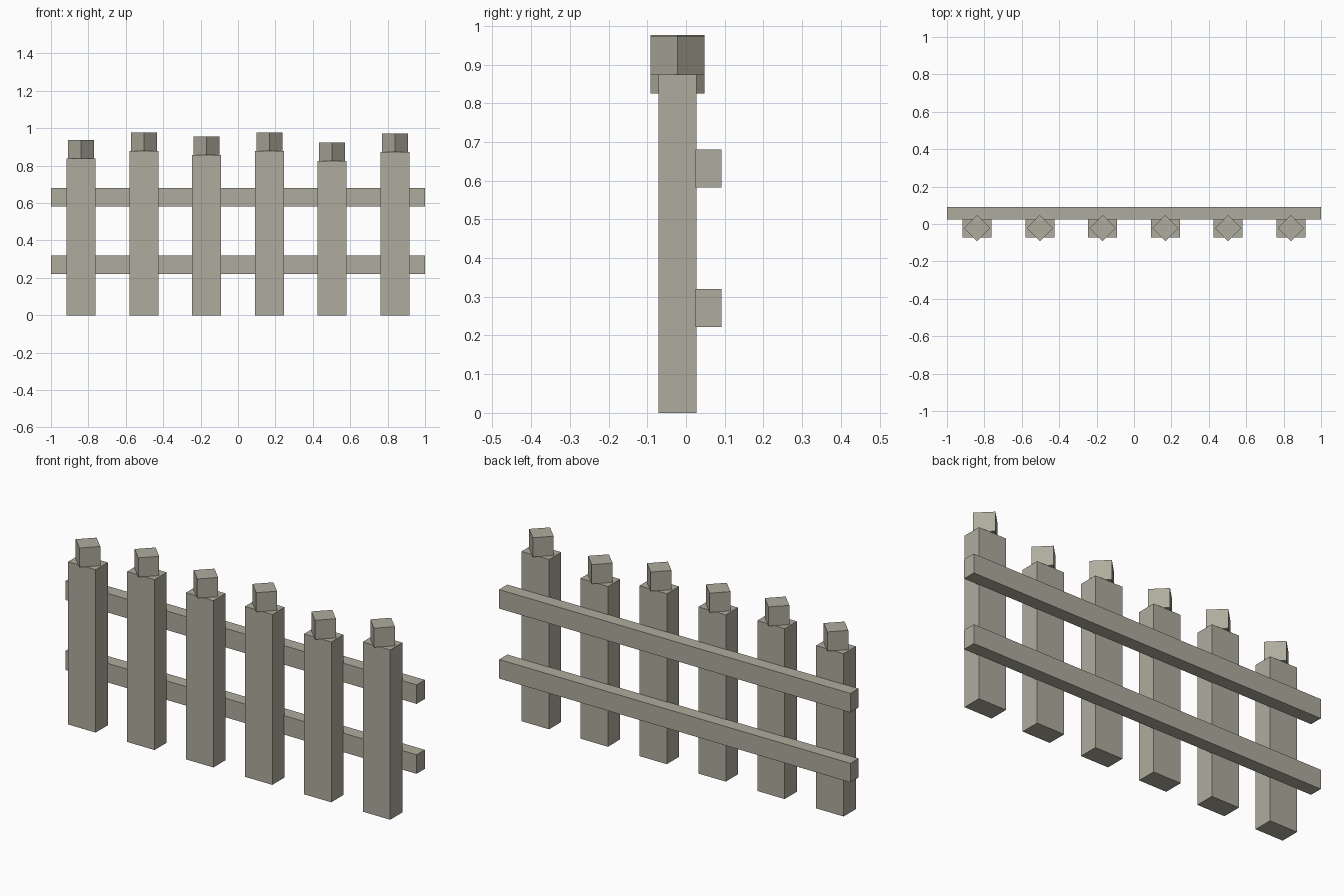
import bpy
import bmesh
from math import radians
from mathutils import Matrix

cube = bpy.data.objects.get("Cube")
if cube:
    bpy.data.objects.remove(cube, do_unlink=True)

# Weathered wood
wood = bpy.data.materials.new("weathered_wood")
wood.use_nodes = True
colour = (0.43, 0.41, 0.34, 1)
wood.diffuse_color = colour
wood.node_tree.nodes["Principled BSDF"].inputs["Base Color"].default_value = colour


def box(name, size, base, turn=0):
    """Box standing on the base point, turned about z."""
    mesh = bpy.data.meshes.new(name)
    bm = bmesh.new()
    bmesh.ops.create_cube(bm, size=1)
    bmesh.ops.translate(bm, vec=(0, 0, 0.5), verts=bm.verts)
    bmesh.ops.transform(bm, verts=bm.verts, matrix=Matrix.Rotation(turn, 4, 'Z')
                        @ Matrix.Diagonal((*size, 1)))
    bm.to_mesh(mesh)
    bm.free()
    mesh.materials.append(wood)
    obj = bpy.data.objects.new(name, mesh)
    obj.location = base
    bpy.context.collection.objects.link(obj)


# Pickets of uneven height, each with a block turned on its corner
picket_y = -0.022
for i, height in enumerate((0.838, 0.877, 0.858, 0.877, 0.825, 0.874)):
    x = (i - 2.5) * 0.3355
    box(f"picket_{i + 1}", (0.156, 0.099, height), (x, picket_y, 0))
    box(f"picket_cap_{i + 1}", (0.099, 0.099, 0.099), (x, picket_y, height), radians(45))

# Rails along the back
for name, z in (("lower_rail", 0.222), ("upper_rail", 0.582)):
    box(name, (2, 0.067, 0.098), (0, 0.058, z))
